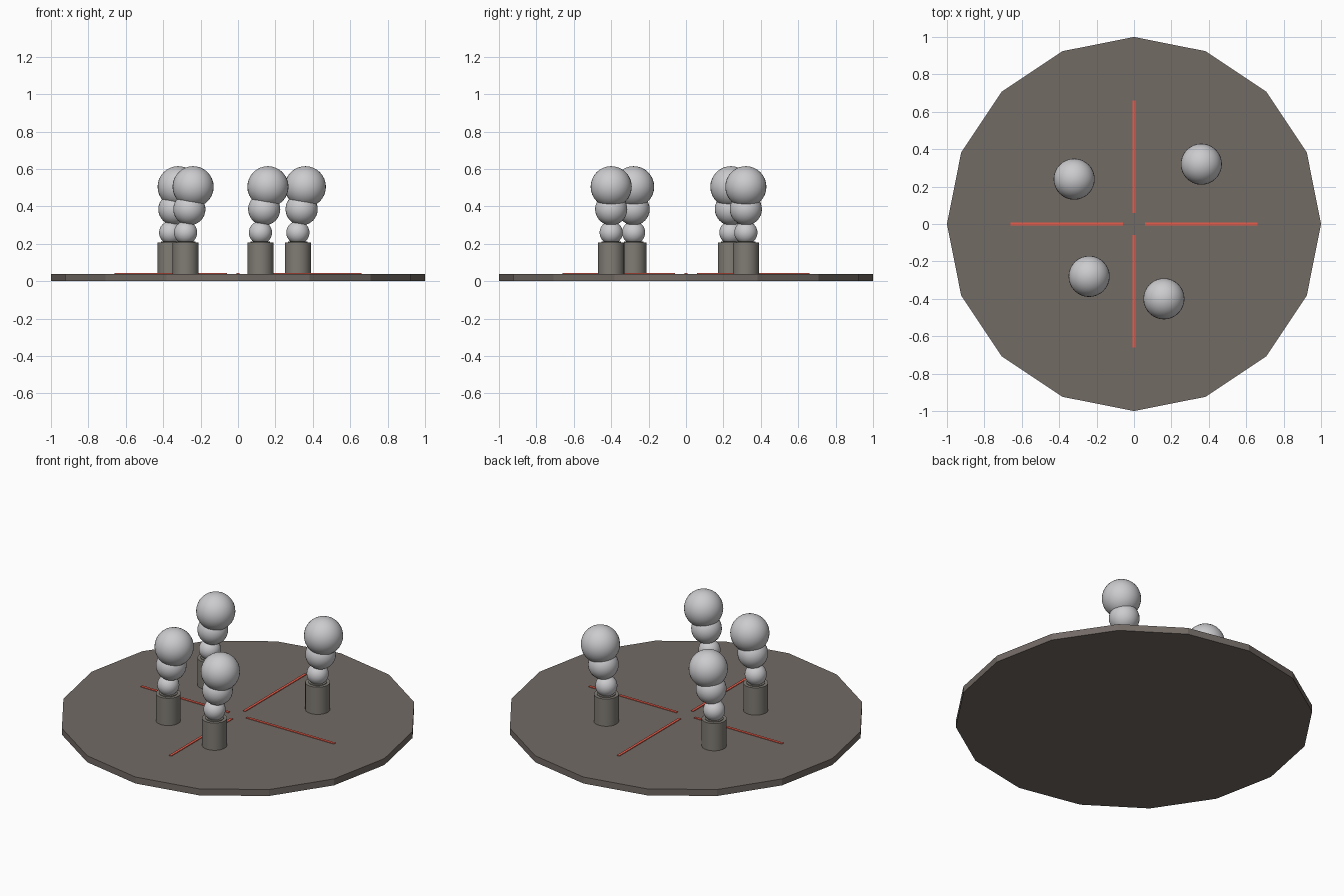
import bpy
import math

cube = bpy.data.objects.get("Cube")
if cube:
    bpy.data.objects.remove(cube, do_unlink=True)


def material(name, rgb):
    m = bpy.data.materials.new(name)
    m.use_nodes = True
    m.diffuse_color = (*rgb, 1)
    m.node_tree.nodes["Principled BSDF"].inputs["Base Color"].default_value = (*rgb, 1)
    return m


STONE = material("brown_stone", (0.17, 0.145, 0.13))
PIPE = material("warm_grey", (0.22, 0.205, 0.18))
SMOKE = material("pale_smoke", (0.60, 0.60, 0.62))
RED = material("glowing_red", (0.80, 0.11, 0.07))


def finish(name, mat, smooth=False):
    obj = bpy.context.object
    obj.name = name
    obj.data.materials.append(mat)
    if smooth:
        bpy.ops.object.shade_smooth_by_angle(angle=math.radians(40))
    return obj


def cylinder(name, mat, radius, low, high, x=0, y=0, sides=24, smooth=True):
    bpy.ops.mesh.primitive_cylinder_add(
        vertices=sides, radius=radius, depth=high - low,
        location=(x, y, (low + high) / 2))
    return finish(name, mat, smooth)


def sphere(name, mat, radius, location):
    bpy.ops.mesh.primitive_uv_sphere_add(
        segments=32, ring_count=16, radius=radius, location=location)
    return finish(name, mat, True)


# Sixteen-sided ground slab
TOP = 0.04
cylinder("ground_slab", STONE, 1, 0, TOP, sides=16, smooth=False)

# Four thin red cracks radiating from the centre
for i in range(4):
    a = i * math.pi / 2
    bpy.ops.mesh.primitive_cube_add(
        size=1, location=(0.36 * math.cos(a), 0.36 * math.sin(a), TOP),
        rotation=(0, 0, a))
    bpy.context.object.scale = (0.6, 0.016, 0.008)
    finish(f"red_crack_{i + 1}", RED)

# Vent pipes, each with a leaning column of growing smoke puffs
PUFFS = [(0.0, 0.26, 0.062), (0.02, 0.385, 0.086), (0.04, 0.505, 0.11)]
for i, (x, y) in enumerate([(0.12, -0.4), (0.32, 0.32), (-0.28, -0.28), (-0.36, 0.24)], 1):
    cylinder(f"vent_pipe_{i}", PIPE, 0.07, TOP, 0.208, x, y)
    cylinder(f"vent_mouth_{i}", PIPE, 0.052, 0.2, 0.212, x, y)
    for j, (lean, z, radius) in enumerate(PUFFS, 1):
        sphere(f"smoke_puff_{i}_{j}", SMOKE, radius, (x + lean, y, z))
